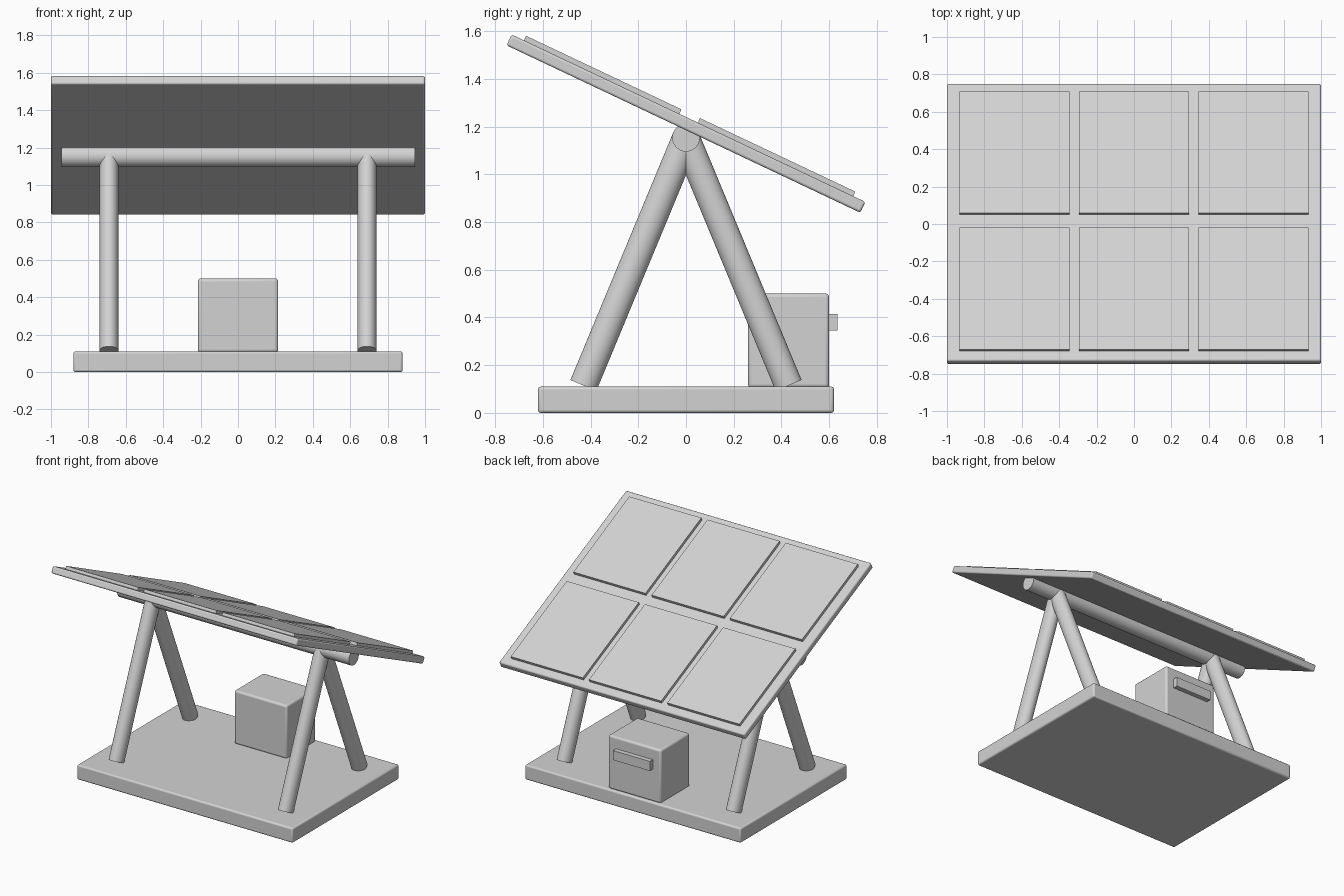
import bpy
import math
from mathutils import Matrix, Vector

default = bpy.data.objects.get("Cube")
if default:
    bpy.data.objects.remove(default, do_unlink=True)

grey = bpy.data.materials.new("light grey")
grey.use_nodes = True
colour = (0.65, 0.65, 0.65, 1)
grey.diffuse_color = colour
grey.node_tree.nodes["Principled BSDF"].inputs["Base Color"].default_value = colour


def finish(name):
    ob = bpy.context.object
    ob.name = name
    ob.data.materials.append(grey)
    return ob


def box(name, size, centre, bevel=0.0, matrix=Matrix()):
    bpy.ops.mesh.primitive_cube_add(size=1)
    ob = finish(name)
    ob.data.transform(Matrix.Diagonal((*size, 1)))
    ob.matrix_world = matrix @ Matrix.Translation(centre)
    if bevel:
        mod = ob.modifiers.new("rounded edges", "BEVEL")
        mod.width = bevel
        mod.segments = 3
        bpy.ops.object.shade_smooth_by_angle(angle=math.radians(40))
    return ob


def rod(name, start, end, radius, squash=1.0):
    start, end = Vector(start), Vector(end)
    axis = end - start
    bpy.ops.mesh.primitive_cylinder_add(vertices=32, radius=radius, depth=axis.length)
    ob = finish(name)
    ob.data.transform(Matrix.Diagonal((squash, 1, 1, 1)))
    turn = Vector((0, 0, 1)).rotation_difference(axis).to_matrix().to_4x4()
    ob.matrix_world = Matrix.Translation((start + end) / 2) @ turn
    bpy.ops.object.shade_smooth_by_angle(angle=math.radians(40))
    return ob


# Ground slab and control box with its handle
box("base", (1.76, 1.24, 0.11), (0, 0, 0.055), 0.012)
box("control_box", (0.43, 0.34, 0.395), (0, 0.43, 0.3025), 0.015)
box("box_handle", (0.3, 0.055, 0.07), (0, 0.6075, 0.38))

# A-frame legs, slightly oval, meeting at the crossbar
for side, sx in (("left", 1), ("right", -1)):
    for end, sy in (("front", -1), ("back", 1)):
        rod(f"{end}_{side}_leg", (sx * 0.69, sy * 0.43, 0.115),
            (sx * 0.69, 0, 1.15), 0.059, 0.86)
rod("crossbar", (-0.945, 0, 1.153), (0.945, 0, 1.153), 0.058)

# Tilted panel with two rows of three raised cells
tilt = Matrix.Translation((0, 0, 1.212)) @ Matrix.Rotation(-0.442, 4, "X")
box("panel_frame", (2, 1.64, 0.05), (0, 0, 0), 0.01, tilt)
for row, y in (("upper", -0.403), ("lower", 0.403)):
    for column in (-1, 0, 1):
        box(f"{row}_cell_{column + 2}", (0.588, 0.72, 0.03),
            (column * 0.638, y, 0.031), 0, tilt)
